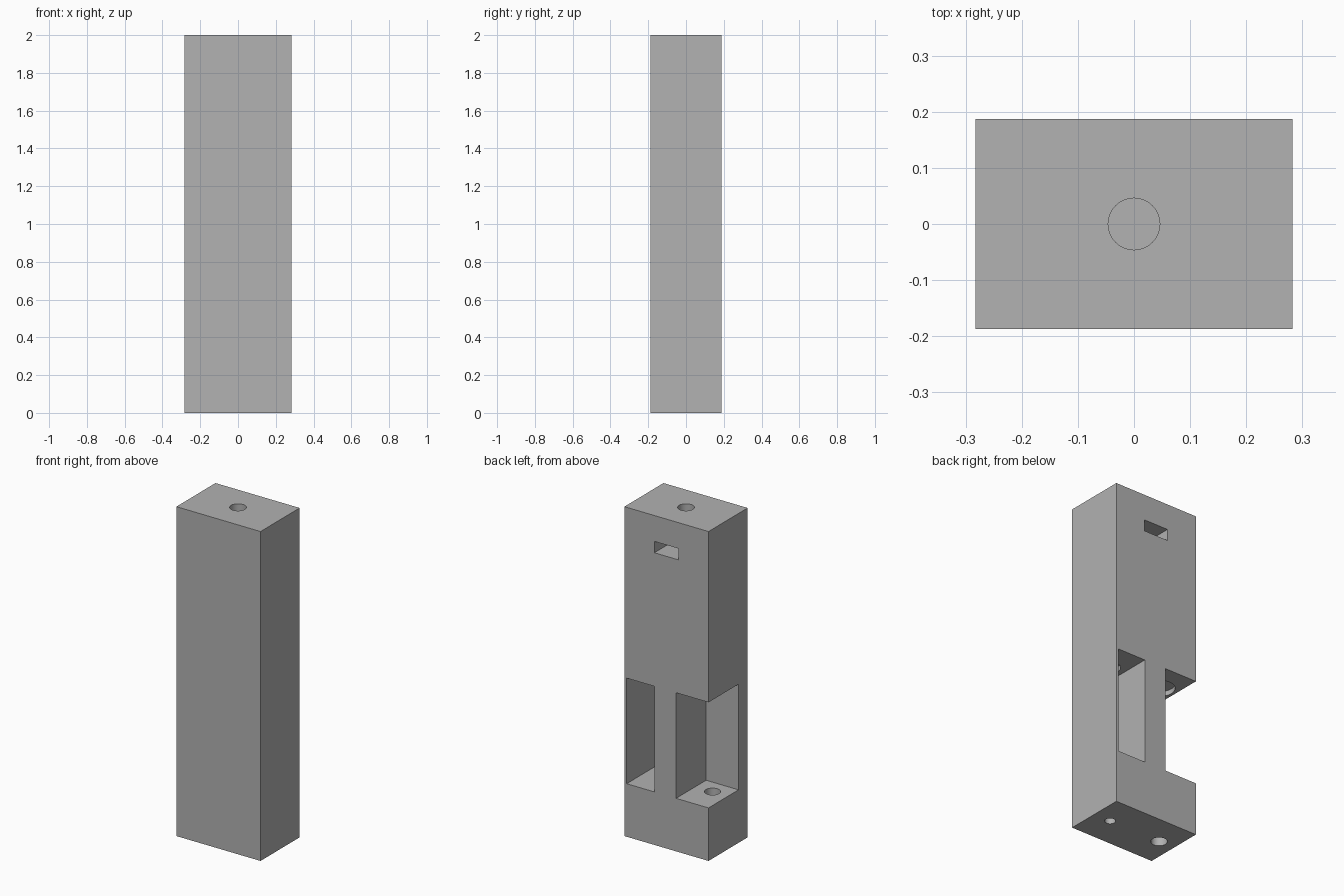
import bpy
import math

default_cube = bpy.data.objects.get("Cube")
if default_cube:
    bpy.data.objects.remove(default_cube, do_unlink=True)

W, D, H = 0.565, 0.375, 2.0
FLOOR, CEILING = 0.322, 0.963   # height range of the two back openings
BACK_WALL = -0.10               # depth the openings reach
SIDE = 0.174                    # offset of the side bores

grey = bpy.data.materials.new("plain_grey")
grey.use_nodes = True
colour = (0.445, 0.445, 0.445, 1)
grey.diffuse_color = colour
grey.node_tree.nodes["Principled BSDF"].inputs["Base Color"].default_value = colour


def box(name, x, y, z):
    """Box given by its (low, high) range on each axis."""
    ranges = (x, y, z)
    bpy.ops.mesh.primitive_cube_add(size=1, location=[sum(r) / 2 for r in ranges])
    obj = bpy.context.object
    obj.name = name
    obj.scale = [r[1] - r[0] for r in ranges]
    bpy.ops.object.transform_apply(location=True, rotation=False, scale=True)
    return obj


def bore(name, x, radius, low, high):
    """Upright cylinder on the centre line of the depth."""
    bpy.ops.mesh.primitive_cylinder_add(
        vertices=48, radius=radius, depth=high - low, location=(x, 0, (low + high) / 2))
    bpy.context.object.name = name
    return bpy.context.object


# Main block
body = box("body", (-W / 2, W / 2), (-D / 2, D / 2), (0, H))
body.data.materials.append(grey)

cutters = [
    # Openings in the back: one closed pocket, one recess open to the side
    box("pocket_cutter", (0.08, 0.267), (BACK_WALL, D), (FLOOR, CEILING)),
    box("recess_cutter", (-W, -0.065), (BACK_WALL, D), (FLOOR, CEILING)),
    # Small slot near the top, crossed by the bore from above
    box("slot_cutter", (-0.081, 0.081), (-0.081, D), (1.774, 1.843)),
    bore("top_bore_cutter", 0, 0.046, 1.65, H + 0.1),
    # Bores through the floors
    bore("pocket_floor_bore_cutter", SIDE - 0.004, 0.03, -0.1, FLOOR + 0.1),
    bore("recess_floor_bore_cutter", -SIDE - 0.004, 0.045, -0.1, FLOOR + 0.1),
    # Round seats in the ceilings
    bore("pocket_seat_cutter", SIDE - 0.004, 0.058, CEILING - 0.1, CEILING + 0.03),
    bore("recess_seat_cutter", -SIDE - 0.004, 0.088, CEILING - 0.1, CEILING + 0.03),
]

# Cut the block and drop the helpers
bpy.ops.object.select_all(action="DESELECT")
body.select_set(True)
bpy.context.view_layer.objects.active = body
for cutter in cutters:
    cutter.hide_render = True
    cut = body.modifiers.new(cutter.name, "BOOLEAN")
    cut.operation = "DIFFERENCE"
    cut.solver = "EXACT"
    cut.object = cutter
    bpy.ops.object.modifier_apply(modifier=cut.name)
    bpy.data.objects.remove(cutter, do_unlink=True)

bpy.ops.object.shade_smooth_by_angle(angle=math.radians(30))
